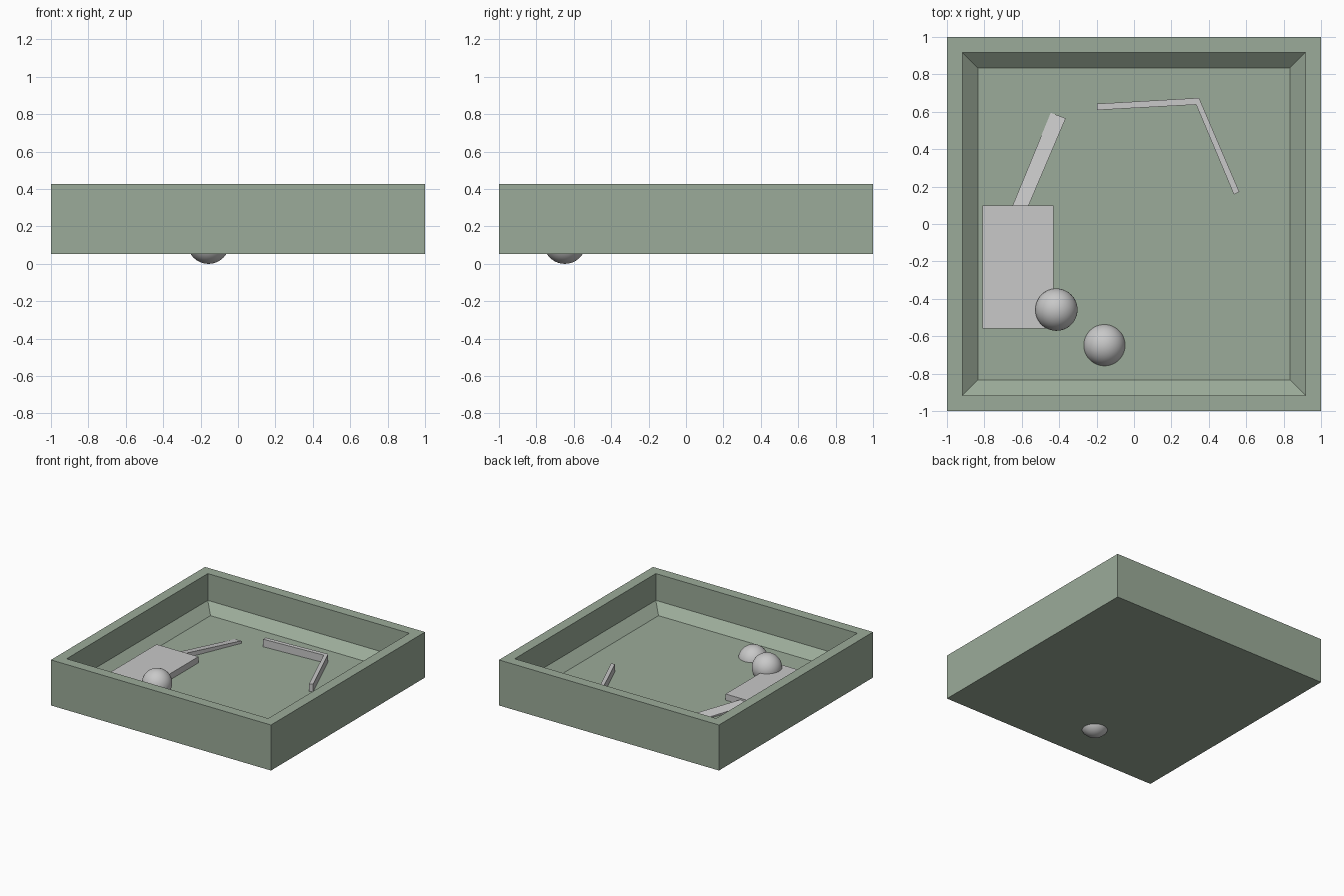
import bpy, bmesh

if "Cube" in bpy.data.objects:
    bpy.data.objects.remove(bpy.data.objects["Cube"])

FLOOR = 0.135


def material(name, rgb):
    m = bpy.data.materials.new(name)
    m.diffuse_color = (*rgb, 1)
    m.use_nodes = True
    m.node_tree.nodes["Principled BSDF"].inputs["Base Color"].default_value = m.diffuse_color
    return m


green = material("sage green", (0.33, 0.41, 0.32))
grey = material("light grey", (0.58, 0.58, 0.58))


def finish(name, bm, mat):
    bmesh.ops.recalc_face_normals(bm, faces=bm.faces)
    me = bpy.data.meshes.new(name)
    bm.to_mesh(me)
    bm.free()
    me.materials.append(mat)
    ob = bpy.data.objects.new(name, me)
    bpy.context.collection.objects.link(ob)
    return ob


def prism(name, pts, tops, bottom, mat):
    """Outline extruded from a flat bottom up to a height per corner."""
    bm = bmesh.new()
    n = len(pts)
    lo = [bm.verts.new((x, y, bottom)) for x, y in pts]
    hi = [bm.verts.new((x, y, z)) for (x, y), z in zip(pts, tops)]
    bm.faces.new(lo)
    bm.faces.new(hi)
    for i in range(n):
        j = (i + 1) % n
        bm.faces.new((lo[i], lo[j], hi[j], hi[i]))
    return finish(name, bm, mat)


# Square tray: stacked square rings (half width, height), closed at both ends
bm = bmesh.new()
rings = []
for r, z in [(1, 0.053), (1, 0.427), (0.916, 0.427), (0.916, 0.207), (0.833, FLOOR)]:
    rings.append([bm.verts.new((sx * r, sy * r, z))
                  for sx, sy in ((-1, -1), (1, -1), (1, 1), (-1, 1))])
for a, b in zip(rings, rings[1:]):
    for i in range(4):
        j = (i + 1) % 4
        bm.faces.new((a[i], a[j], b[j], b[i]))
bm.faces.new(rings[0])
bm.faces.new(rings[-1])
finish("tray", bm, green)

# Raised block
prism("block", [(-0.81, -0.56), (-0.43, -0.56), (-0.43, 0.10), (-0.81, 0.10)],
      [0.186] * 4, 0.12, grey)

# Sloping bar running from the block down to the floor
prism("ramp_bar", [(-0.665, 0.06), (-0.58, 0.06), (-0.365, 0.565), (-0.445, 0.595)],
      [0.16, 0.176, 0.156, 0.138], 0.12, grey)

# Bent guide wall
prism("guide_wall", [(-0.198, 0.609), (0.332, 0.638), (0.534, 0.158),
                     (0.563, 0.172), (0.348, 0.674), (-0.198, 0.643)],
      [0.197] * 6, 0.12, grey)

# Balls: one poking through the floor, one resting in the block
for name, loc in [("low_ball", (-0.158, -0.648, 0.113)),
                  ("high_ball", (-0.415, -0.458, 0.187))]:
    bpy.ops.mesh.primitive_uv_sphere_add(segments=48, ring_count=24, radius=0.113, location=loc)
    ob = bpy.context.object
    ob.name = name
    ob.data.materials.append(grey)
    bpy.ops.object.shade_smooth()
